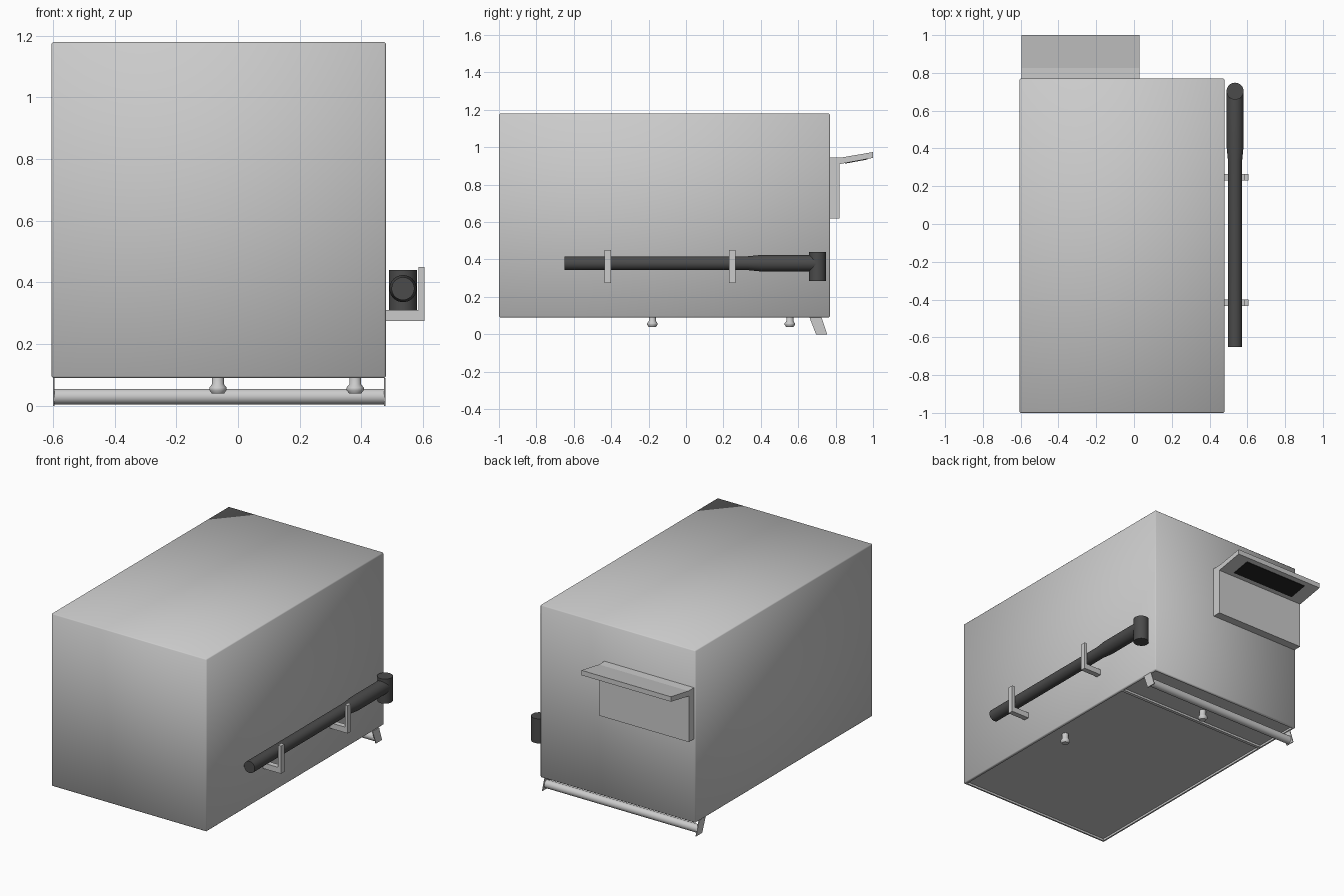
import bpy, bmesh, math
from mathutils import Matrix, Vector

cube = bpy.data.objects.get("Cube")
if cube:
    bpy.data.objects.remove(cube, do_unlink=True)


def material(name, value):
    m = bpy.data.materials.new(name)
    m.use_nodes = True
    col = (value, value, value, 1)
    m.diffuse_color = col
    m.node_tree.nodes["Principled BSDF"].inputs["Base Color"].default_value = col
    return m


STEEL = material("light grey steel", 0.6)
RUBBER = material("dark grey rubber", 0.07)
BLACK = material("black glass", 0.015)


def finish(bm, name, mat, smooth_angle=None):
    bmesh.ops.recalc_face_normals(bm, faces=bm.faces)
    me = bpy.data.meshes.new(name)
    bm.to_mesh(me)
    bm.free()
    ob = bpy.data.objects.new(name, me)
    bpy.context.collection.objects.link(ob)
    me.materials.append(mat)
    if smooth_angle:
        bpy.ops.object.select_all(action='DESELECT')
        ob.select_set(True)
        bpy.context.view_layer.objects.active = ob
        bpy.ops.object.shade_smooth_by_angle(angle=math.radians(smooth_angle))
    return ob


def add_box(bm, lo, hi):
    lo, hi = Vector(lo), Vector(hi)
    size = hi - lo
    mtx = Matrix.Translation((lo + hi) / 2) @ Matrix.Diagonal((*size, 1))
    return bmesh.ops.create_cube(bm, size=1, matrix=mtx)


def prism(name, outline, x0, x1, mat):
    """Extrude a y-z outline along x."""
    bm = bmesh.new()
    face = bm.faces.new([bm.verts.new((x0, y, z)) for y, z in outline])
    out = bmesh.ops.extrude_face_region(bm, geom=[face])
    verts = [v for v in out["geom"] if isinstance(v, bmesh.types.BMVert)]
    bmesh.ops.translate(bm, verts=verts, vec=(x1 - x0, 0, 0))
    return finish(bm, name, mat)


def lathe(name, profile, origin, axis, mat, sides=32):
    """Spin (radius, distance) rings around an axis through origin."""
    bm = bmesh.new()
    rot = Vector((0, 0, 1)).rotation_difference(Vector(axis)).to_matrix()
    rings = []
    for r, d in profile:
        ring = []
        for i in range(sides):
            a = math.tau * i / sides
            p = rot @ Vector((r * math.cos(a), r * math.sin(a), d))
            ring.append(bm.verts.new(p + Vector(origin)))
        rings.append(ring)
    for a, b in zip(rings, rings[1:]):
        for i in range(sides):
            j = (i + 1) % sides
            bm.faces.new((a[i], a[j], b[j], b[i]))
    bm.faces.new(rings[0])
    bm.faces.new(rings[-1])
    return finish(bm, name, mat, 50)


# Cabinet: finely bevelled box with two recessed doors underneath
LEFT, RIGHT, FRONT, BACK, BASE, TOP = -0.605, 0.48, -1.0, 0.77, 0.09, 1.18
DIVIDER = 0.45
bm = bmesh.new()
add_box(bm, (LEFT, FRONT, BASE), (RIGHT, BACK, TOP))
bmesh.ops.bevel(bm, geom=list(bm.edges), offset=0.006, segments=1,
                profile=0.5, affect='EDGES')
bm.normal_update()
floor = [f for f in bm.faces if f.normal.z < -0.99]
bmesh.ops.bisect_plane(bm, geom=floor + [e for f in floor for e in f.edges],
                       plane_co=(0, DIVIDER, 0), plane_no=(0, 1, 0))
bm.normal_update()
floor = [f for f in bm.faces if f.normal.z < -0.99]
bmesh.ops.inset_individual(bm, faces=floor, thickness=0.014)
bmesh.ops.inset_individual(bm, faces=floor, thickness=0.002, depth=-0.012)
finish(bm, "cabinet", STEEL, 60)

# Door knobs
for name, x, y in (("front_door_knob", 0.38, -0.18), ("back_door_knob", -0.065, 0.555)):
    lathe(name, [(0.019, -0.015), (0.019, 0.02), (0.028, 0.031), (0.028, 0.039),
                 (0.02, 0.05)], (x, y, BASE), (0, 0, -1), STEEL, 24)

# Towel rail hung between two slanted end plates
plate = [(0.66, BASE), (0.725, BASE), (0.755, 0), (0.695, 0)]
prism("rail_plate_left", plate, RIGHT - 0.007, RIGHT - 0.002, STEEL)
prism("rail_plate_right", plate, LEFT + 0.005, LEFT + 0.01, STEEL)
lathe("rail", [(0.025, LEFT + 0.008), (0.025, RIGHT - 0.005)],
      (0, 0.714, 0.03), (1, 0, 0), STEEL)

# Control box on the back with a tilted hood and dark panel beneath it
X0, X1 = -0.595, 0.03
bm = bmesh.new()
add_box(bm, (X0, BACK - 0.003, 0.62), (X1, 0.822, 0.915))
finish(bm, "control_box", STEEL)
prism("hood", [(BACK - 0.003, 0.91), (0.822, 0.91), (1.0, 0.943), (1.0, 0.974),
               (0.825, 0.944), (BACK - 0.003, 0.944)], X0, X1, STEEL)
under = lambda y: 0.91 + (y - 0.822) * 0.185
ya, yb = 0.85, 0.97
prism("hood_panel", [(ya, under(ya)), (yb, under(yb)), (yb, under(yb) - 0.003),
                     (ya, under(ya) - 0.003)], X0 + 0.09, X1 - 0.09, BLACK)

# Wand with a thicker grip and a short upright head
CX, CZ = 0.535, 0.38
lathe("wand", [(0.037, -0.65), (0.037, 0.33), (0.044, 0.40), (0.044, 0.70)],
      (CX, 0, CZ), (0, 1, 0), RUBBER)
lathe("wand_head", [(0.045, 0.285), (0.045, 0.44)], (CX, 0.703, 0), (0, 0, 1), RUBBER)

# L-shaped wand hooks on the side
for name, y in (("front_hook", -0.418), ("back_hook", 0.248)):
    bm = bmesh.new()
    d = 0.017
    add_box(bm, (RIGHT - 0.004, y - d, 0.275), (0.605, y + d, 0.31))
    add_box(bm, (0.585, y - d, 0.31), (0.605, y + d, 0.45))
    finish(bm, name, STEEL)
